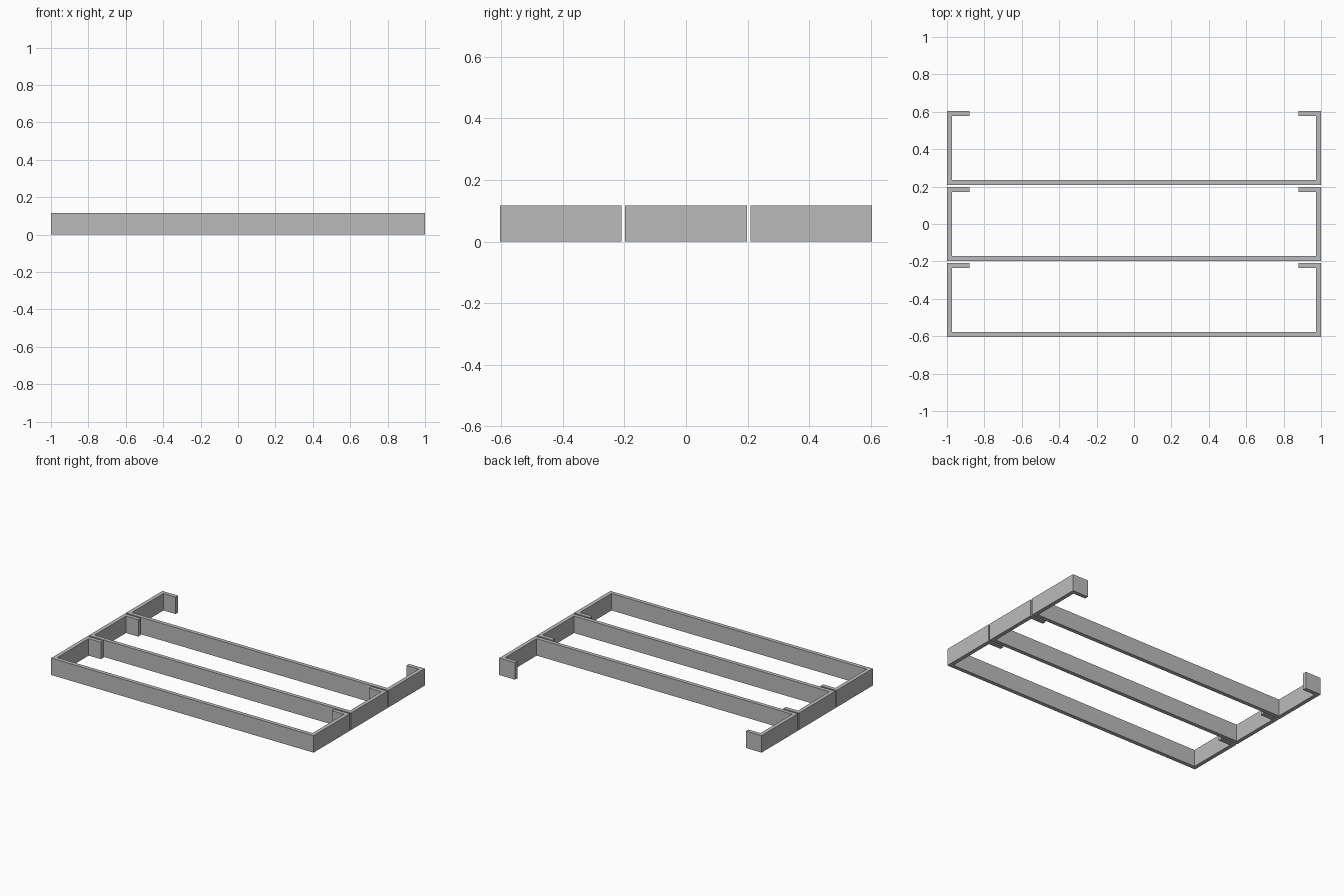
import bpy
import bmesh

if "Cube" in bpy.data.objects:
    bpy.data.objects.remove(bpy.data.objects["Cube"])

HEIGHT = 0.117
WALL = 0.027
DEPTH = 0.396
PITCH = 0.407
LIP = 0.12

grey = bpy.data.materials.new("plain grey")
grey.diffuse_color = (0.5, 0.5, 0.5, 1.0)
grey.use_nodes = True
grey.node_tree.nodes["Principled BSDF"].inputs["Base Color"].default_value = grey.diffuse_color


def channel(name, y_center):
    """Open C-shaped channel: long web, two flanges and two inward lips."""
    f, b = y_center - DEPTH / 2, y_center + DEPTH / 2
    inner = 1 - WALL
    # Right half of the outline, from the web round to the lip and back inside
    half = [(1, f), (1, b), (1 - LIP, b), (1 - LIP, b - WALL),
            (inner, b - WALL), (inner, f + WALL)]
    outline = half + [(-x, y) for x, y in reversed(half)]

    bm = bmesh.new()
    face = bm.faces.new([bm.verts.new((x, y, 0)) for x, y in outline])
    ext = bmesh.ops.extrude_face_region(bm, geom=[face])
    top = [v for v in ext["geom"] if isinstance(v, bmesh.types.BMVert)]
    bmesh.ops.translate(bm, verts=top, vec=(0, 0, HEIGHT))
    bmesh.ops.recalc_face_normals(bm, faces=bm.faces)
    mesh = bpy.data.meshes.new(name)
    bm.to_mesh(mesh)
    bm.free()
    mesh.materials.append(grey)
    obj = bpy.data.objects.new(name, mesh)
    bpy.context.collection.objects.link(obj)


# Three identical channels side by side
for name, i in (("front_channel", -1), ("middle_channel", 0), ("back_channel", 1)):
    channel(name, i * PITCH)
